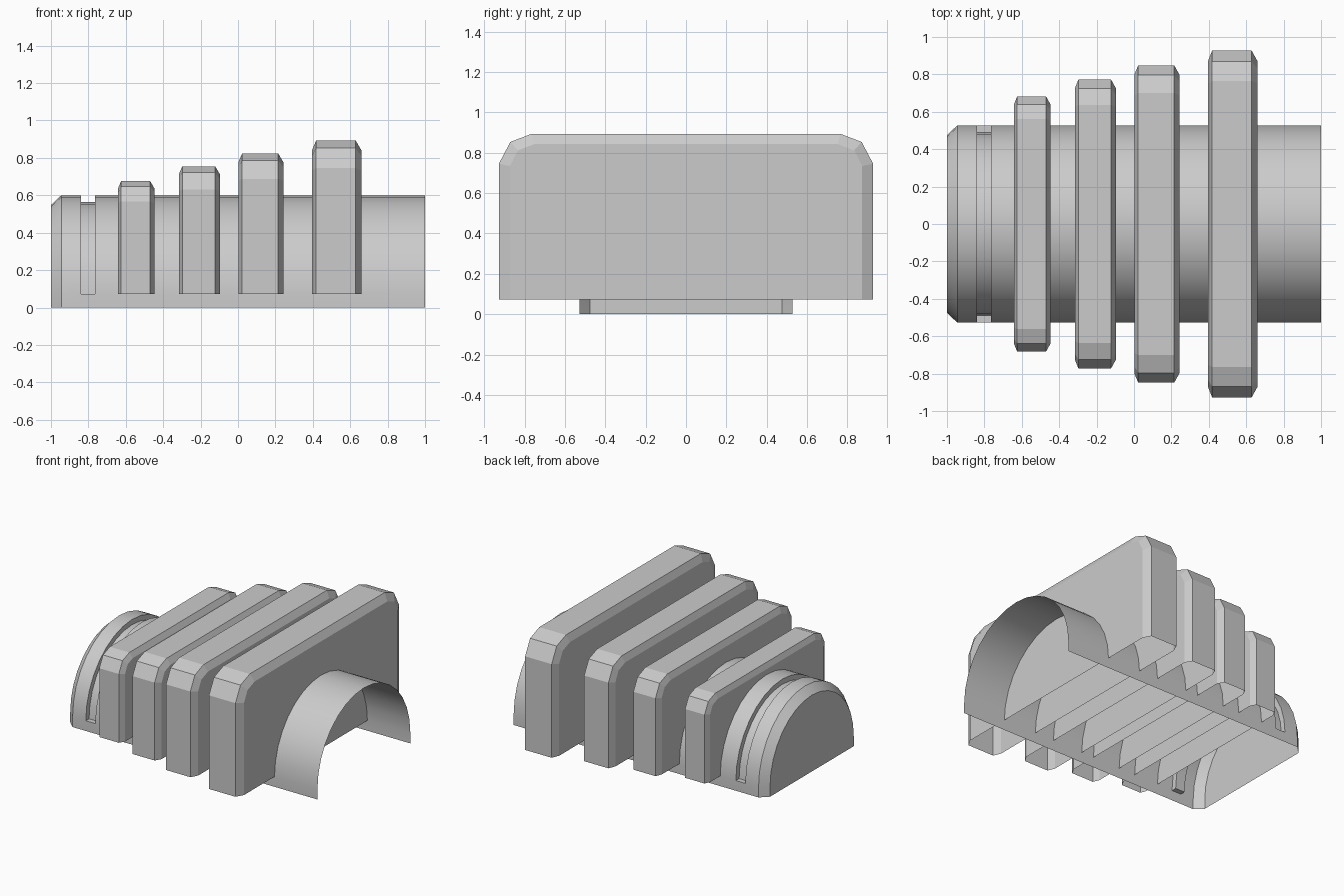
import bpy, bmesh, math

if "Cube" in bpy.data.objects:
    bpy.data.objects.remove(bpy.data.objects["Cube"])

BASE = 0.073   # height of the straight skirt below the arch
R = 0.527      # outer radius of the arch
SEG = 16


def loft(name, rings, cap_start, cap_end, smooth):
    """Skin open rings (ordered +y, over the top, to -y) along increasing x."""
    bm = bmesh.new()
    vs = [[bm.verts.new(p) for p in ring] for ring in rings]
    for a, b in zip(vs, vs[1:]):
        for i in range(len(a) - 1):
            bm.faces.new((a[i], a[i + 1], b[i + 1], b[i]))
    if cap_start:
        bm.faces.new(vs[0][::-1])
    if cap_end:
        bm.faces.new(vs[-1])
    bmesh.ops.remove_doubles(bm, verts=bm.verts, dist=0.0005)
    me = bpy.data.meshes.new(name)
    bm.to_mesh(me)
    bm.free()
    ob = bpy.data.objects.new(name, me)
    bpy.context.collection.objects.link(ob)
    if smooth:
        bpy.ops.object.select_all(action='DESELECT')
        ob.select_set(True)
        bpy.context.view_layer.objects.active = ob
        bpy.ops.object.shade_smooth_by_angle(angle=math.radians(25))
    return ob


def arch_ring(x, skirt, r):
    arc = [(x, r * math.cos(math.pi * i / SEG), BASE + r * math.sin(math.pi * i / SEG))
           for i in range(SEG + 1)]
    return [(x, skirt, 0), (x, skirt, BASE)] + arc + [(x, -skirt, BASE), (x, -skirt, 0)]


# Arched body: chamfered closed end, groove near it, open far end and underside
stations = [(-1, 0.475, 0.475), (-0.945, R, R), (-0.84, R, R), (-0.84, R, 0.49),
            (-0.765, R, 0.49), (-0.765, R, R), (1, R, R)]
loft("arched_body", [arch_ring(*s) for s in stations], True, False, True)


# Fins: scaled copies of one chamfered plate, open underneath
outer = [(0.927, 0), (0.927, 0.672), (0.87, 0.780), (0.765, 0.820)]
inner = [(0.873, 0), (0.873, 0.660), (0.833, 0.738), (0.752, 0.769)]


def fin_ring(x, profile, s):
    right = [(x, y * s, BASE + z * s) for y, z in profile]
    return right + [(x, -y, z) for x, y, z in reversed(right)]


for n, (x0, s) in enumerate([(-0.641, 0.735), (-0.316, 0.832), (0.002, 0.915), (0.396, 1.0)]):
    rings = [fin_ring(x0 + dx * s, p, s)
             for dx, p in [(0, inner), (0.022, outer), (0.233, outer), (0.263, inner)]]
    loft(f"fin_{n + 1}", rings, True, True, False)
